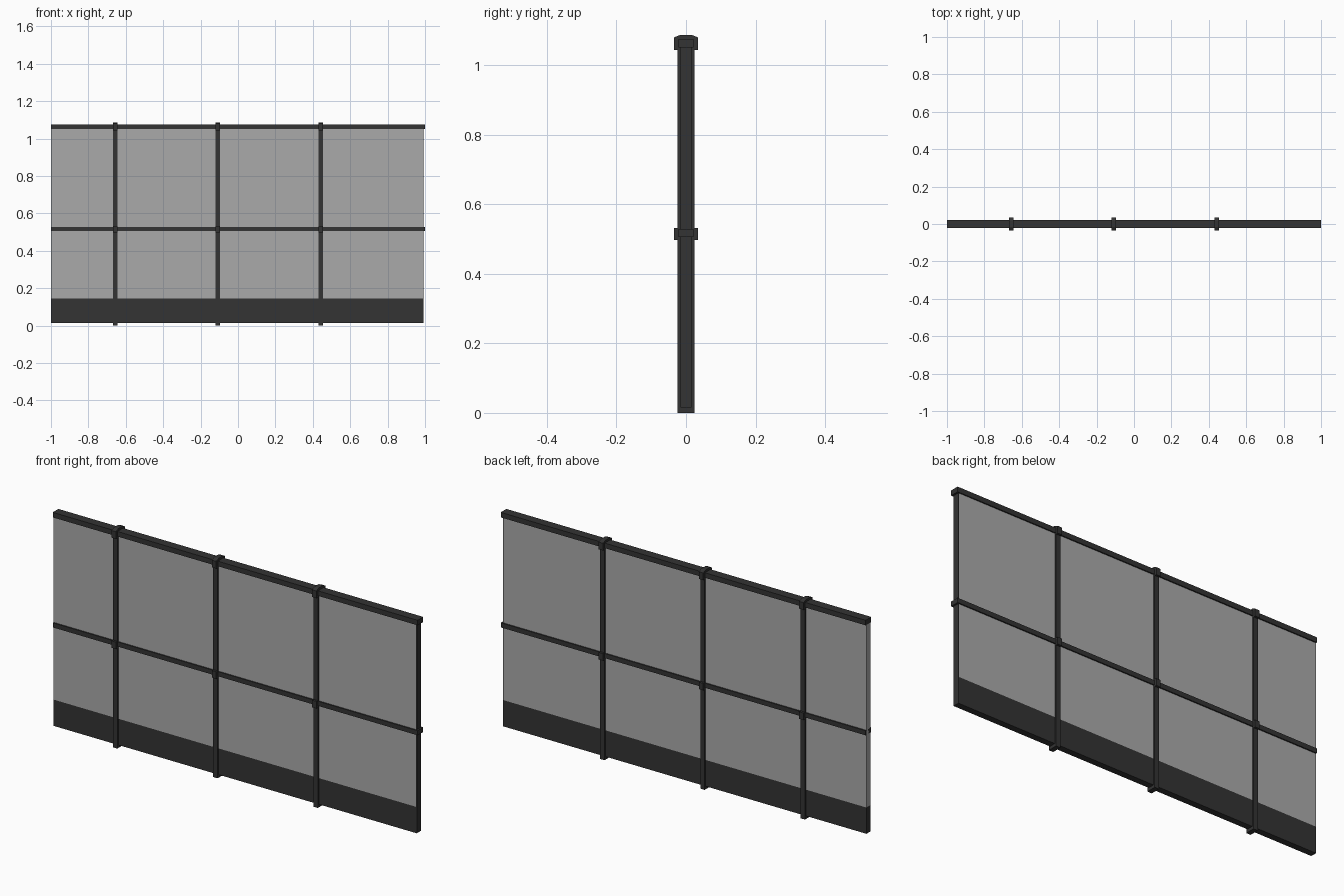
import bpy, bmesh

if "Cube" in bpy.data.objects:
    bpy.data.objects.remove(bpy.data.objects["Cube"])


def material(name, rgb):
    m = bpy.data.materials.new(name)
    m.diffuse_color = (*rgb, 1.0)
    m.use_nodes = True
    m.node_tree.nodes["Principled BSDF"].inputs["Base Color"].default_value = m.diffuse_color
    return m


dark = material("dark metal", (0.033, 0.033, 0.033))
grey = material("grey panel", (0.402, 0.402, 0.402))


def prism(name, profile, x0, x1, mat):
    """Extrude a (y, z) profile along x."""
    bm = bmesh.new()
    face = bm.faces.new([bm.verts.new((x0, y, z)) for y, z in profile])
    out = bmesh.ops.extrude_face_region(bm, geom=[face])["geom"]
    moved = [v for v in out if isinstance(v, bmesh.types.BMVert)]
    bmesh.ops.translate(bm, verts=moved, vec=(x1 - x0, 0, 0))
    bmesh.ops.recalc_face_normals(bm, faces=bm.faces)
    mesh = bpy.data.meshes.new(name)
    bm.to_mesh(mesh)
    bm.free()
    mesh.materials.append(mat)
    ob = bpy.data.objects.new(name, mesh)
    bpy.context.collection.objects.link(ob)
    return ob


def rect(half, z0, z1):
    return [(-half, z0), (half, z0), (half, z1), (-half, z1)]


# Panel sheet, kick plate and the closed strip on the right end
prism("panel", rect(0.016, 0.145, 1.05), -1.0, 0.988, grey)
prism("kick_plate", rect(0.016, 0.015, 0.145), -1.0, 0.991, dark)
prism("end_strip", rect(0.016, 0.145, 1.05), 0.988, 0.991, dark)

# Horizontal rails
prism("hand_rail", rect(0.022, 1.05, 1.075), -1.0, 1.0, dark)
prism("middle_rail", rect(0.022, 0.505, 0.528), -1.0, 1.0, dark)

# Posts with a collar around each rail
for i, x in enumerate((-0.657, -0.107, 0.442)):
    prism(f"post_{i}", rect(0.024, 0.0, 1.05), x - 0.012, x + 0.012, dark)
    prism(f"middle_collar_{i}", rect(0.035, 0.497, 0.532), x - 0.012, x + 0.012, dark)
    cap = [(-0.035, 1.043), (0.035, 1.043), (0.035, 1.079),
           (0.016, 1.087), (-0.016, 1.087), (-0.035, 1.079)]
    prism(f"top_collar_{i}", cap, x - 0.012, x + 0.012, dark)
